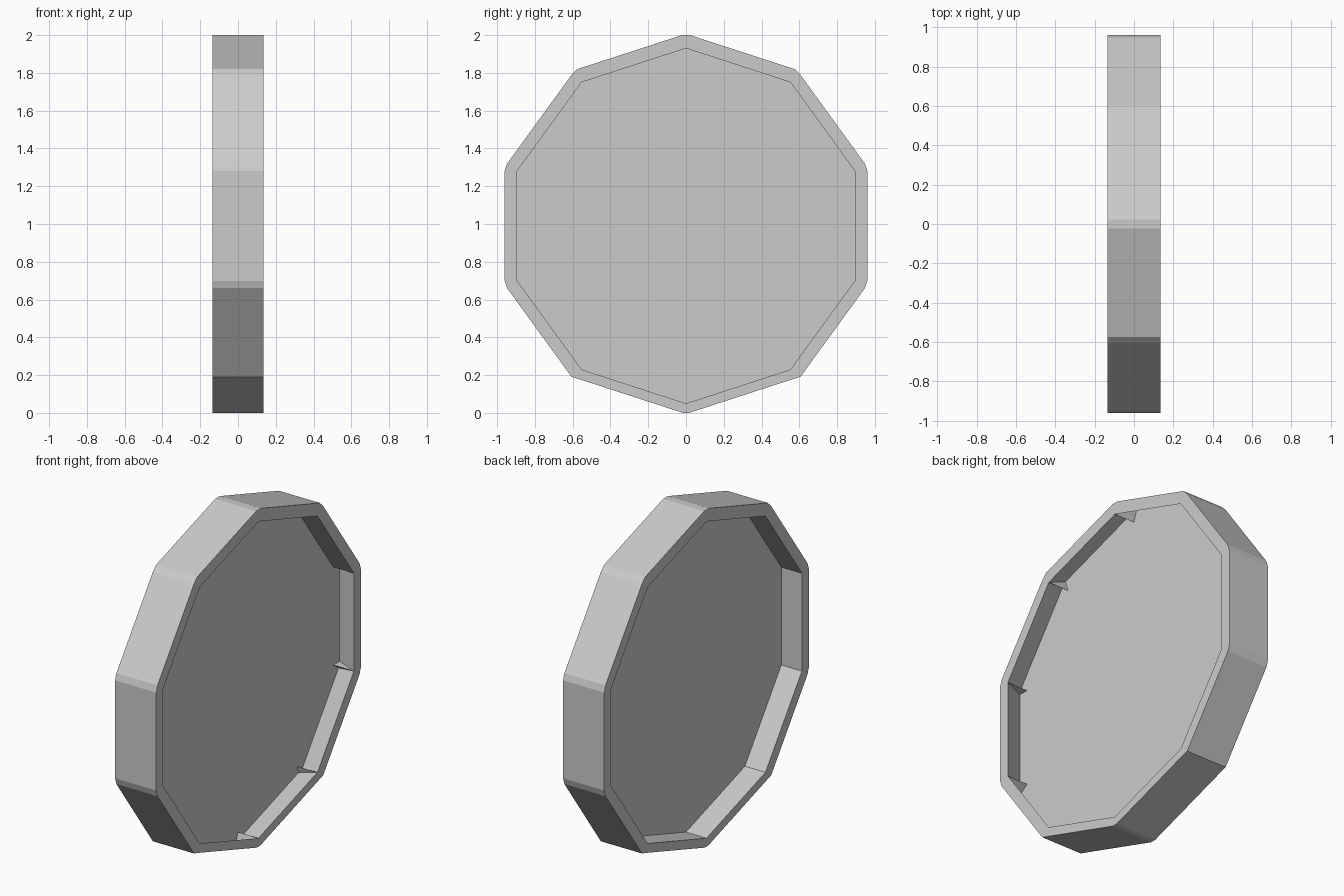
import bpy, bmesh
from math import sin, cos, radians
from mathutils import Vector

if "Cube" in bpy.data.objects:
    bpy.data.objects.remove(bpy.data.objects["Cube"])

CZ, R_IN, HALF = 0.99, 0.94, 0.135    # wheel centre, inner corner radius, half depth


def radial(deg):
    """Unit vector in the YZ plane, measured from straight up towards +y."""
    return Vector((0, sin(radians(deg)), cos(radians(deg))))


def make(name, verts, faces):
    bm = bmesh.new()
    vs = [bm.verts.new(v) for v in verts]
    for f in faces:
        bm.faces.new([vs[i] for i in f])
    bmesh.ops.recalc_face_normals(bm, faces=bm.faces[:])
    me = bpy.data.meshes.new(name)
    bm.to_mesh(me)
    bm.free()
    ob = bpy.data.objects.new(name, me)
    bpy.context.collection.objects.link(ob)
    return ob


def prism(name, ring_a, ring_b):
    """Solid between two matching cross-sections."""
    n = len(ring_a)
    sides = [(i, (i + 1) % n, n + (i + 1) % n, n + i) for i in range(n)]
    make(name, ring_a + ring_b, [tuple(range(n)), tuple(range(n, 2 * n))] + sides)


centre = Vector((0, 0, CZ))
corners = [centre + R_IN * radial(36 * i) for i in range(10)]
normals = [radial(36 * i + 18) for i in range(10)]
# Top boards are slightly thicker, the two bottom boards thinner
thick = [0.066] * 10
thick[0] = thick[9] = 0.073
thick[4] = thick[5] = 0.0525


def board_section(p, n, t, undercut):
    """Board cross-section at inner corner p: (x, distance outwards)."""
    shape = [(-HALF, 0), (-HALF, t), (HALF, t), (HALF, 0), (0, undercut), (0, 0)]
    if undercut == 0:
        shape = shape[:4]
    return [Vector((x, 0, 0)) + p + n * d for x, d in shape]


# Ten rim boards; the inner face is undercut in front of the panel, except on one board
panel = []
for i in range(10):
    a, b, n, t = corners[i], corners[(i + 1) % 10], normals[i], thick[i]
    cut = 0 if i == 1 else t - 0.006
    prism(f"rim_board_{i}", board_section(a, n, t, cut), board_section(b, n, t, cut))
    panel += [a + n * (t - 0.003), b + n * (t - 0.003)]

# Full-depth corner fillers between neighbouring boards
for i in range(10):
    c = corners[i]
    tri = [c, c + normals[i - 1] * thick[i - 1], c + normals[i] * thick[i]]
    dx = Vector((HALF, 0, 0))
    prism(f"corner_filler_{i}", [p - dx for p in tri], [p + dx for p in tri])

# Flat panel in the middle of the rim, reaching into the undercut
make("centre_panel", panel, [tuple(range(len(panel)))])
